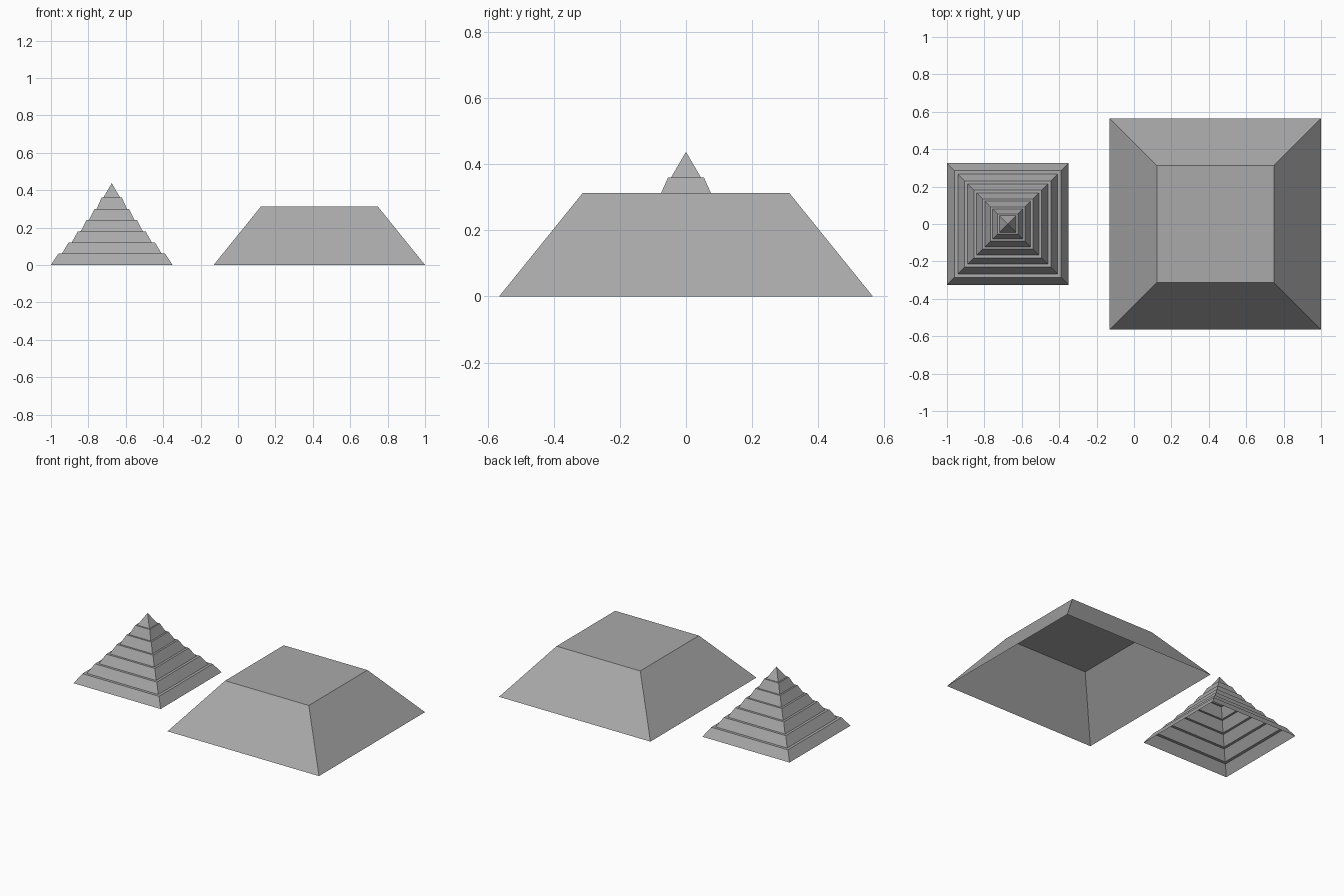
import bpy
import bmesh

cube = bpy.data.objects.get("Cube")
if cube:
    bpy.data.objects.remove(cube, do_unlink=True)

GREY = (0.4, 0.4, 0.4, 1.0)
stone = bpy.data.materials.new("grey stone")
stone.use_nodes = True
stone.diffuse_color = GREY
stone.node_tree.nodes["Principled BSDF"].inputs["Base Color"].default_value = GREY


def square_shell(name, x, profile, cap=False):
    """Loft square rings from (half width, height) pairs, open underneath.

    A half width of zero closes the shell in a point."""
    bm = bmesh.new()
    previous = None
    for half, z in profile:
        if half == 0:
            tip = bm.verts.new((0, 0, z))
            for i in range(4):
                bm.faces.new((previous[i], previous[(i + 1) % 4], tip))
            break
        ring = [bm.verts.new((sx * half, sy * half, z))
                for sx, sy in ((-1, -1), (1, -1), (1, 1), (-1, 1))]
        if previous:
            for i in range(4):
                j = (i + 1) % 4
                bm.faces.new((previous[i], previous[j], ring[j], ring[i]))
        previous = ring
    if cap:
        bm.faces.new(previous)
    mesh = bpy.data.meshes.new(name)
    bm.to_mesh(mesh)
    bm.free()
    mesh.materials.append(stone)
    obj = bpy.data.objects.new(name, mesh)
    obj.location.x = x
    bpy.context.collection.objects.link(obj)
    return obj


# Stepped pyramid: six sloped tiers with narrowing ledges, then a pointed tip
TIER = 0.06
bottoms = [0.325, 0.267, 0.214, 0.166, 0.122, 0.081, 0.045]
profile = []
for i in range(6):
    ledge = 0.019 - 0.002 * i
    profile += [(bottoms[i], i * TIER), (bottoms[i + 1] + ledge, (i + 1) * TIER)]
profile += [(bottoms[6], 6 * TIER), (0, 0.437)]
square_shell("stepped_pyramid", -0.675, profile)

# Wide truncated pyramid with a flat top
square_shell("flat_topped_pyramid", 0.435, [(0.565, 0), (0.3125, 0.3125)], cap=True)
